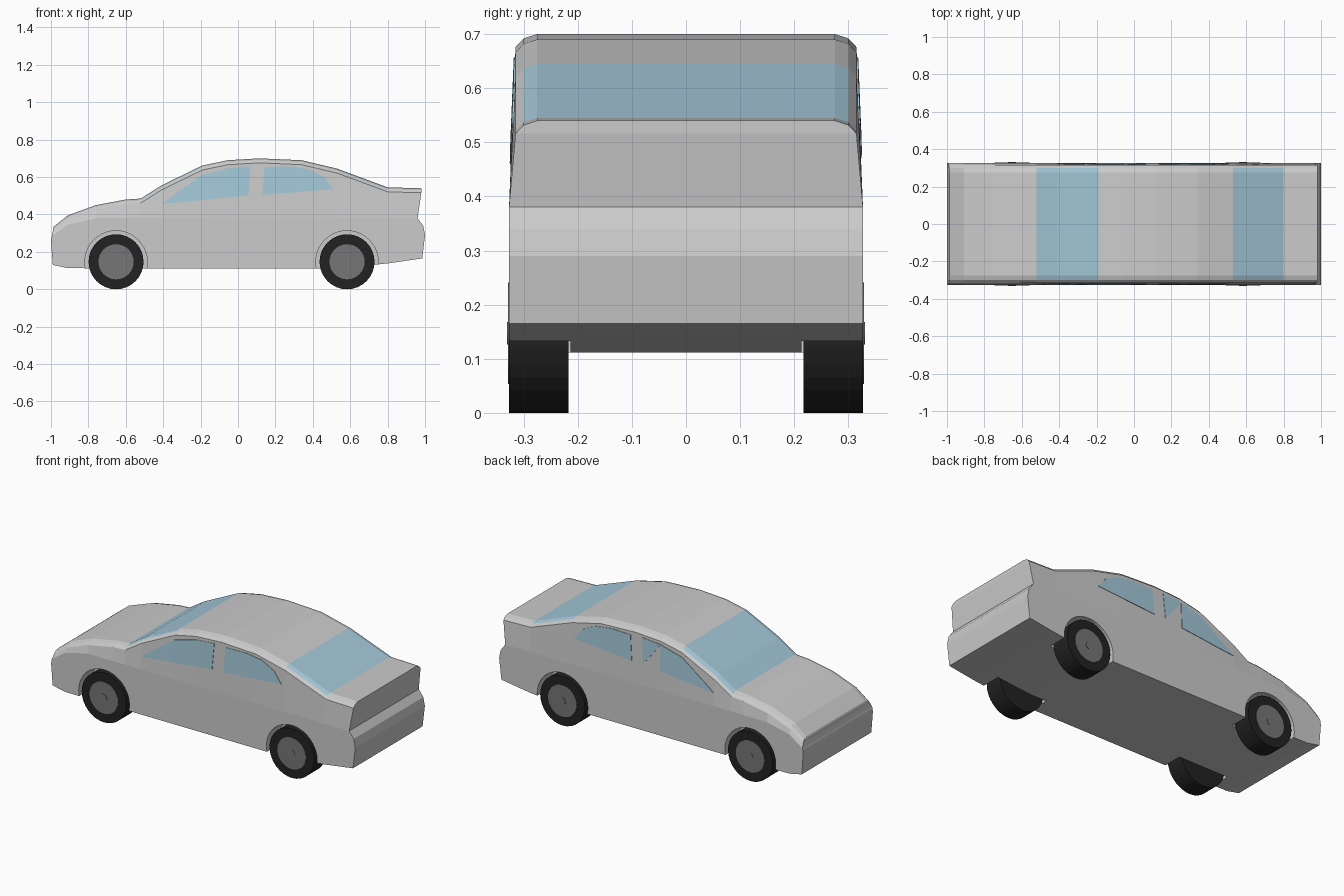
import bpy, bmesh, math
from mathutils import Matrix

if "Cube" in bpy.data.objects:
    bpy.data.objects.remove(bpy.data.objects["Cube"], do_unlink=True)


def material(name, rgb):
    mat = bpy.data.materials.new(name)
    mat.use_nodes = True
    mat.diffuse_color = (*rgb, 1)
    mat.node_tree.nodes["Principled BSDF"].inputs["Base Color"].default_value = (*rgb, 1)
    return mat


PAINT = material("light grey paint", (0.6, 0.6, 0.6))
GLASS = material("pale blue glass", (0.37, 0.58, 0.69))
RUBBER = material("black rubber", (0.016, 0.016, 0.016))
METAL = material("dark grey metal", (0.18, 0.18, 0.18))


def make_object(name, bm, *mats):
    bmesh.ops.recalc_face_normals(bm, faces=bm.faces)
    mesh = bpy.data.meshes.new(name)
    bm.to_mesh(mesh)
    bm.free()
    for mat in mats:
        mesh.materials.append(mat)
    obj = bpy.data.objects.new(name, mesh)
    bpy.context.collection.objects.link(obj)
    return obj


def cylinder(name, x, z, radius, y0, y1, mat, sides=32):
    bm = bmesh.new()
    turn = Matrix.Translation((x, (y0 + y1) / 2, z)) @ Matrix.Rotation(math.pi / 2, 4, 'X')
    bmesh.ops.create_cone(bm, cap_ends=True, segments=sides, radius1=radius,
                          radius2=radius, depth=abs(y1 - y0), matrix=turn)
    return make_object(name, bm, mat)


def prism(name, outline, y0, y1, mat):
    bm = bmesh.new()
    near = [bm.verts.new((x, y0, z)) for x, z in outline]
    far = [bm.verts.new((x, y1, z)) for x, z in outline]
    bm.faces.new(near)
    bm.faces.new(far)
    for i in range(len(outline)):
        j = (i + 1) % len(outline)
        bm.faces.new((near[i], near[j], far[j], far[i]))
    return make_object(name, bm, mat)


def boolean(obj, other, operation):
    """Apply a boolean to obj with another object."""
    mod = obj.modifiers.new("cut", 'BOOLEAN')
    mod.operation, mod.solver, mod.object = operation, 'EXACT', other
    bpy.context.view_layer.update()
    graph = bpy.context.evaluated_depsgraph_get()
    mesh = bpy.data.meshes.new_from_object(obj.evaluated_get(graph))
    obj.modifiers.clear()
    obj.data = mesh


# Body stations from nose to tail: x, top height, bottom height
STATIONS = [(-0.99, 0.335, 0.13), (-0.91, 0.395, 0.113), (-0.76, 0.45, 0.112),
            (-0.6, 0.48, 0.112), (-0.52, 0.485, 0.112), (-0.41, 0.555, 0.112),
            (-0.19, 0.662, 0.112), (-0.055, 0.69, 0.112), (0.115, 0.7, 0.112),
            (0.34, 0.69, 0.112), (0.53, 0.645, 0.112), (0.8, 0.545, 0.138),
            (0.98, 0.54, 0.165)]
NOSE_X = [-0.985, -0.988, -0.99, -0.995, -0.998, -1, -0.99]
TAIL_X = [0.98, 0.98, 0.98, 0.96, 0.99, 1, 0.985]


def half_section(top, bottom):
    return [(0.275, top), (0.3, top - 0.008), (0.315, top - 0.024),
            (0.327, min(0.38, top - 0.05)), (0.327, min(0.34, top - 0.06)),
            (0.327, min(0.29, top - 0.08)), (0.327, bottom)]


def build_body(name, widen=1.0):
    bm = bmesh.new()
    rings = []
    for i, (x, top, bottom) in enumerate(STATIONS):
        half = half_section(top, bottom)
        xs = NOSE_X if i == 0 else TAIL_X if i == len(STATIONS) - 1 else [x] * len(half)
        right = [bm.verts.new((px, -y * widen, z)) for px, (y, z) in zip(xs, half)]
        left = [bm.verts.new((px, y * widen, z)) for px, (y, z) in zip(xs, half)]
        rings.append(right[::-1] + left)
    count = len(rings[0])
    middle = count // 2
    for s, (a, b) in enumerate(zip(rings, rings[1:])):
        screen = -0.53 < STATIONS[s][0] < -0.3 or 0.5 < STATIONS[s][0] < 0.6
        for k in range(count):
            n = (k + 1) % count
            face = bm.faces.new((a[k], a[n], b[n], b[k]))
            # Windscreen and rear window lie on the upper strips
            if screen and abs(k - (middle - 1)) <= 1:
                face.material_index = 1
    for ring in (rings[0], rings[-1]):
        for k in range(middle - 1):
            bm.faces.new((ring[k], ring[k + 1], ring[-2 - k], ring[-1 - k]))
    return make_object(name, bm, PAINT, GLASS)


body = build_body("car_body")
shell = build_body("window_shell", 1.008)

# Side windows, shaped to the body sides
FRONT = [(-0.41, 0.455), (-0.195, 0.61), (-0.055, 0.647), (0.067, 0.658), (0.056, 0.503)]
REAR = [(0.142, 0.654), (0.275, 0.656), (0.38, 0.642), (0.46, 0.6), (0.51, 0.535),
        (0.13, 0.505)]
LEFT_FRONT = FRONT[:3] + [(-0.055, 0.492)]
LEFT_CORNER = [(-0.055, 0.647), (0.067, 0.658), (0.056, 0.503)]
for name, outline, side in (("right_front_window", FRONT, -1),
                            ("right_rear_window", REAR, -1),
                            ("left_front_window", LEFT_FRONT, 1),
                            ("left_corner_window", LEFT_CORNER, 1),
                            ("left_rear_window", REAR, 1)):
    window = prism(name, outline, side * 0.312, side * 0.4, GLASS)
    boolean(window, shell, 'INTERSECT')
    window.data.materials.clear()
    window.data.materials.append(GLASS)
    for face in window.data.polygons:
        face.material_index = 0
bpy.data.objects.remove(shell, do_unlink=True)

# Wheels and the arches cut around them
for end, x in (("front", -0.652), ("rear", 0.583)):
    for side, s in (("right", -1), ("left", 1)):
        arch = cylinder("arch_cutter", x, 0.146, 0.167, s * 0.213, s * 0.4, PAINT, 40)
        boolean(body, arch, 'DIFFERENCE')
        bpy.data.objects.remove(arch, do_unlink=True)
        label = f"{end}_{side}_"
        cylinder(label + "tyre", x, 0.147, 0.147, s * 0.217, s * 0.327, RUBBER)
        cylinder(label + "hub", x, 0.147, 0.094, s * 0.3, s * 0.329, METAL)
        cylinder(label + "hub_cap", x, 0.147, 0.021, s * 0.32, s * 0.331, METAL, 16)
